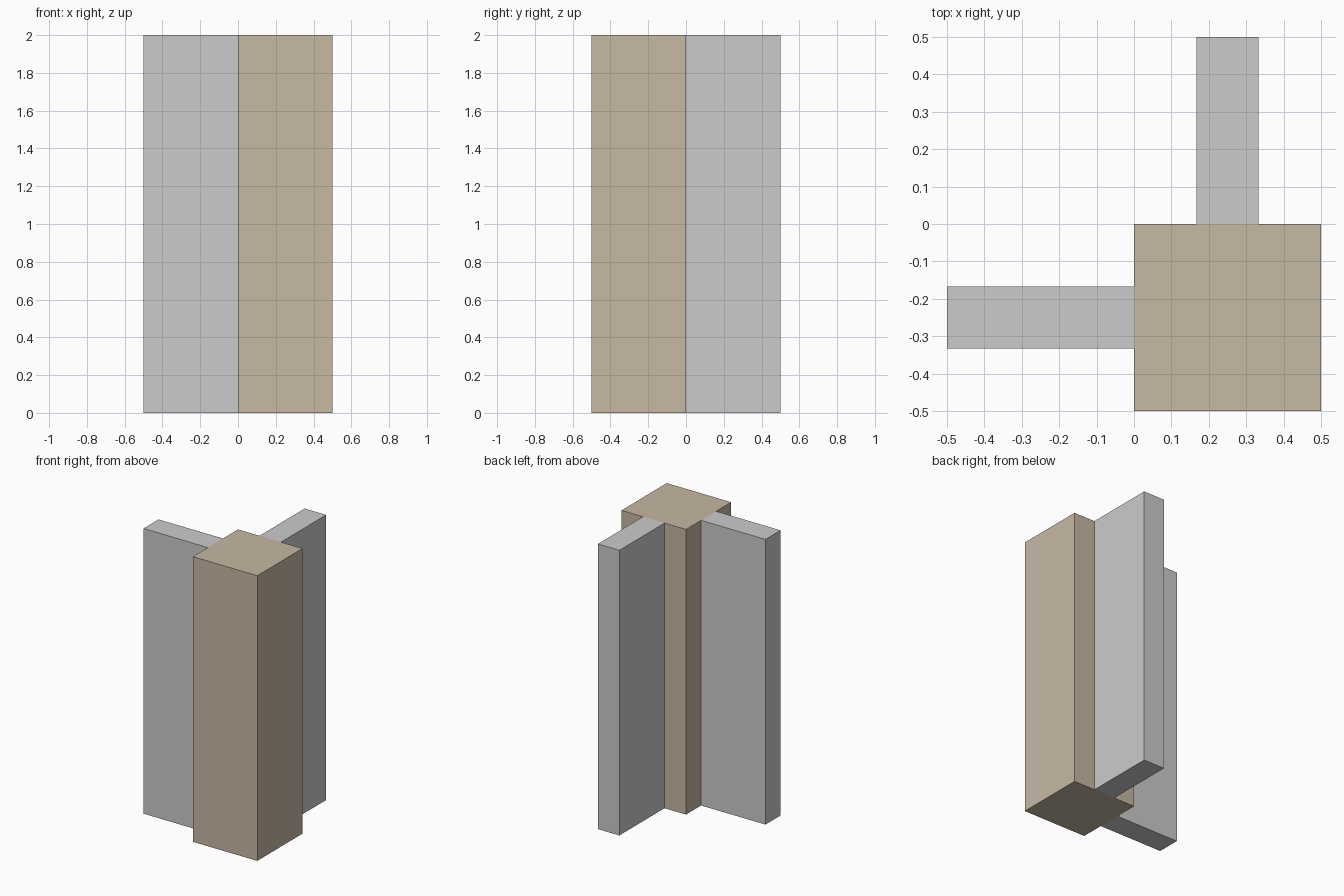
import bpy

if "Cube" in bpy.data.objects:
    bpy.data.objects.remove(bpy.data.objects["Cube"])

HEIGHT = 2.0


def box(name, x, y, material=None):
    """Full-height box spanning the given x and y ranges."""
    bpy.ops.mesh.primitive_cube_add(size=1)
    ob = bpy.context.object
    ob.name = name
    size = (x[1] - x[0], y[1] - y[0], HEIGHT)
    centre = (sum(x) / 2, sum(y) / 2, HEIGHT / 2)
    for v in ob.data.vertices:
        v.co = [c + k * s for c, k, s in zip(centre, v.co, size)]
    if material:
        ob.data.materials.append(material)
    return ob


wood = bpy.data.materials.new("wood")
wood.diffuse_color = (0.57, 0.48, 0.37, 1)
wood.use_nodes = True
wood.node_tree.nodes["Principled BSDF"].inputs["Base Color"].default_value = wood.diffuse_color

# Square corner post
box("corner_post", (0, 0.5), (-0.5, 0), wood)

# Thin wall panels meeting the post on its left and back faces
box("left_panel", (-0.5, 0), (-1 / 3, -1 / 6))
box("back_panel", (1 / 6, 1 / 3), (0, 0.5))
